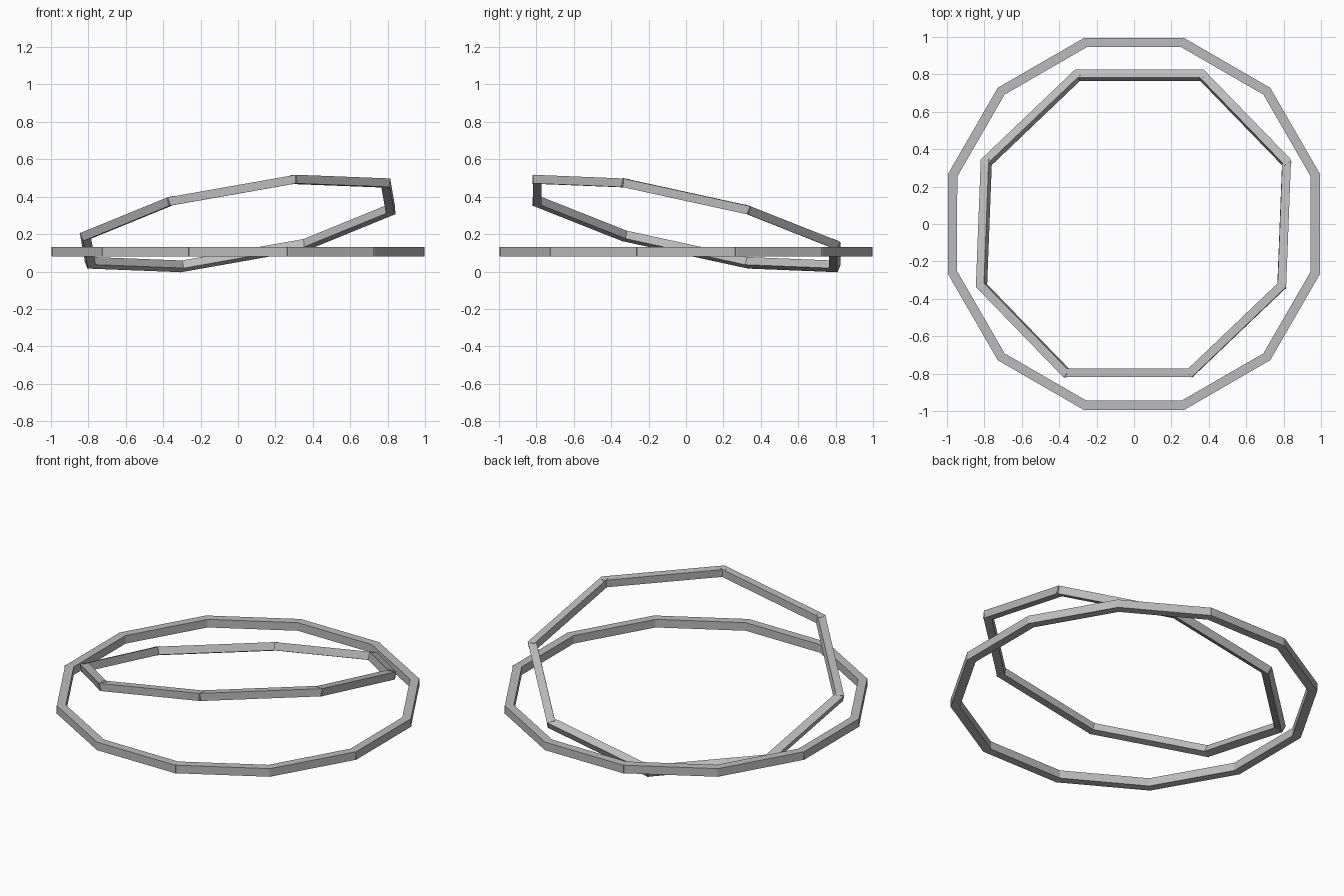
import bpy
import bmesh
from math import radians, pi
from mathutils import Matrix

cube = bpy.data.objects.get("Cube")
if cube:
    bpy.data.objects.remove(cube, do_unlink=True)

grey = bpy.data.materials.new("light_grey")
grey.use_nodes = True
colour = (0.5, 0.5, 0.5, 1)
grey.diffuse_color = colour
grey.node_tree.nodes["Principled BSDF"].inputs["Base Color"].default_value = colour


def beam_ring(name, sides, apothem, length, thickness, roll, placement):
    """Ring of straight square beams, each rolled about its own length."""
    bm = bmesh.new()
    for i in range(sides):
        matrix = (placement
                  @ Matrix.Rotation(2 * pi * i / sides, 4, "Z")
                  @ Matrix.Translation((0, apothem, 0))
                  @ Matrix.Rotation(roll, 4, "X")
                  @ Matrix.Diagonal((length, thickness, thickness, 1)))
        bmesh.ops.create_cube(bm, size=1, matrix=matrix)
    mesh = bpy.data.meshes.new(name)
    bm.to_mesh(mesh)
    bm.free()
    mesh.materials.append(grey)
    obj = bpy.data.objects.new(name, mesh)
    bpy.context.collection.objects.link(obj)
    return obj


# Flat outer ring of twelve beams
beam_ring("outer_ring", 12, 0.97, 0.54, 0.05, 0,
          Matrix.Translation((0, 0, 0.105)))

# Tilted inner ring of eight beams, rolled outward like a shallow cone
tilt = (Matrix.Translation((0, 0, 0.26))
        @ Matrix.Rotation(radians(-10), 4, "Y")
        @ Matrix.Rotation(radians(-12.5), 4, "X"))
beam_ring("inner_ring", 8, 0.815, 0.7, 0.046, radians(-12), tilt)
